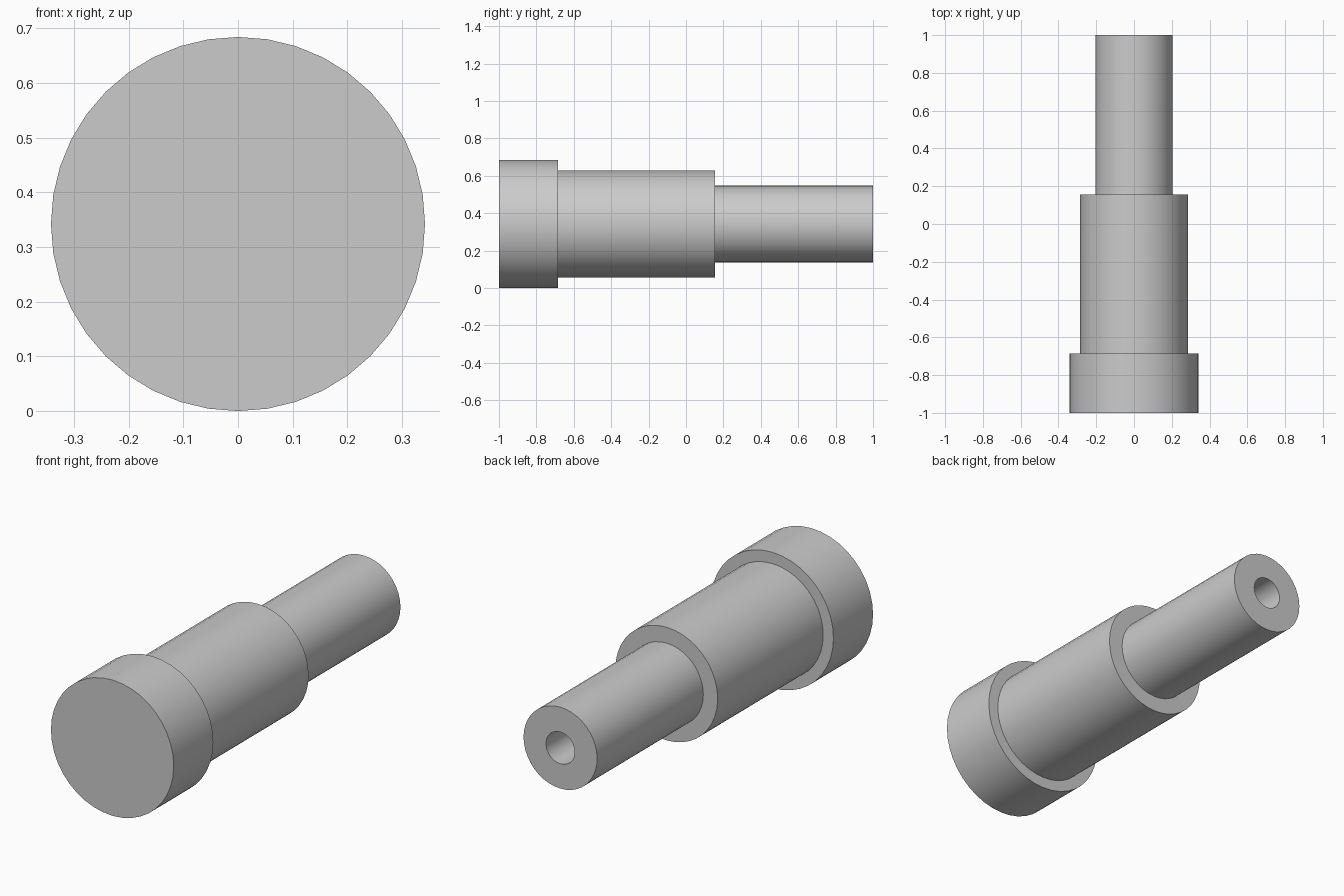
import bpy
import bmesh
import math
from mathutils import Matrix, Vector

cube = bpy.data.objects.get("Cube")
if cube:
    bpy.data.objects.remove(cube, do_unlink=True)

SIDES = 40
HEAD_R, BODY_R, SHANK_R, BORE_R = 0.342, 0.285, 0.205, 0.08
FRONT, HEAD_END, BODY_END, BACK = -1.0, -0.685, 0.155, 1.0
BORE_DEPTH = 0.42

# Plain grey metal
grey = bpy.data.materials.new("grey_metal")
grey.use_nodes = True
color = (0.6, 0.6, 0.6, 1.0)
grey.diffuse_color = color
grey.node_tree.nodes["Principled BSDF"].inputs["Base Color"].default_value = color


def lathe(name, profile, material):
    """Turn a (radius, y) profile around the y axis into a closed solid."""
    bm = bmesh.new()
    verts = [bm.verts.new((0, y, r)) for r, y in profile]
    edges = [bm.edges.new(pair) for pair in zip(verts, verts[1:])]
    bmesh.ops.spin(bm, geom=verts + edges, cent=(0, 0, 0), axis=(0, 1, 0),
                   angle=math.tau, steps=SIDES, use_duplicate=False)
    bmesh.ops.remove_doubles(bm, verts=bm.verts, dist=0.0001)
    # Cap the front of the head and the floor of the bore
    rims = [e for e in bm.edges if e.is_boundary]
    bmesh.ops.holes_fill(bm, edges=rims, sides=0)
    bmesh.ops.recalc_face_normals(bm, faces=bm.faces)
    bmesh.ops.transform(bm, matrix=Matrix.Translation(Vector((0, 0, HEAD_R))),
                        verts=bm.verts)
    mesh = bpy.data.meshes.new(name)
    bm.to_mesh(mesh)
    bm.free()
    mesh.materials.append(material)
    obj = bpy.data.objects.new(name, mesh)
    bpy.context.collection.objects.link(obj)
    return obj


# Stepped pin: wide head, thick body, thin shank with a blind bore in its end
pin = lathe("stepped_pin", [
    (HEAD_R, FRONT), (HEAD_R, HEAD_END),
    (BODY_R, HEAD_END), (BODY_R, BODY_END),
    (SHANK_R, BODY_END), (SHANK_R, BACK),
    (BORE_R, BACK), (BORE_R, BACK - BORE_DEPTH),
], grey)

bpy.ops.object.select_all(action="DESELECT")
pin.select_set(True)
bpy.context.view_layer.objects.active = pin
bpy.ops.object.shade_smooth_by_angle(angle=math.radians(30))
